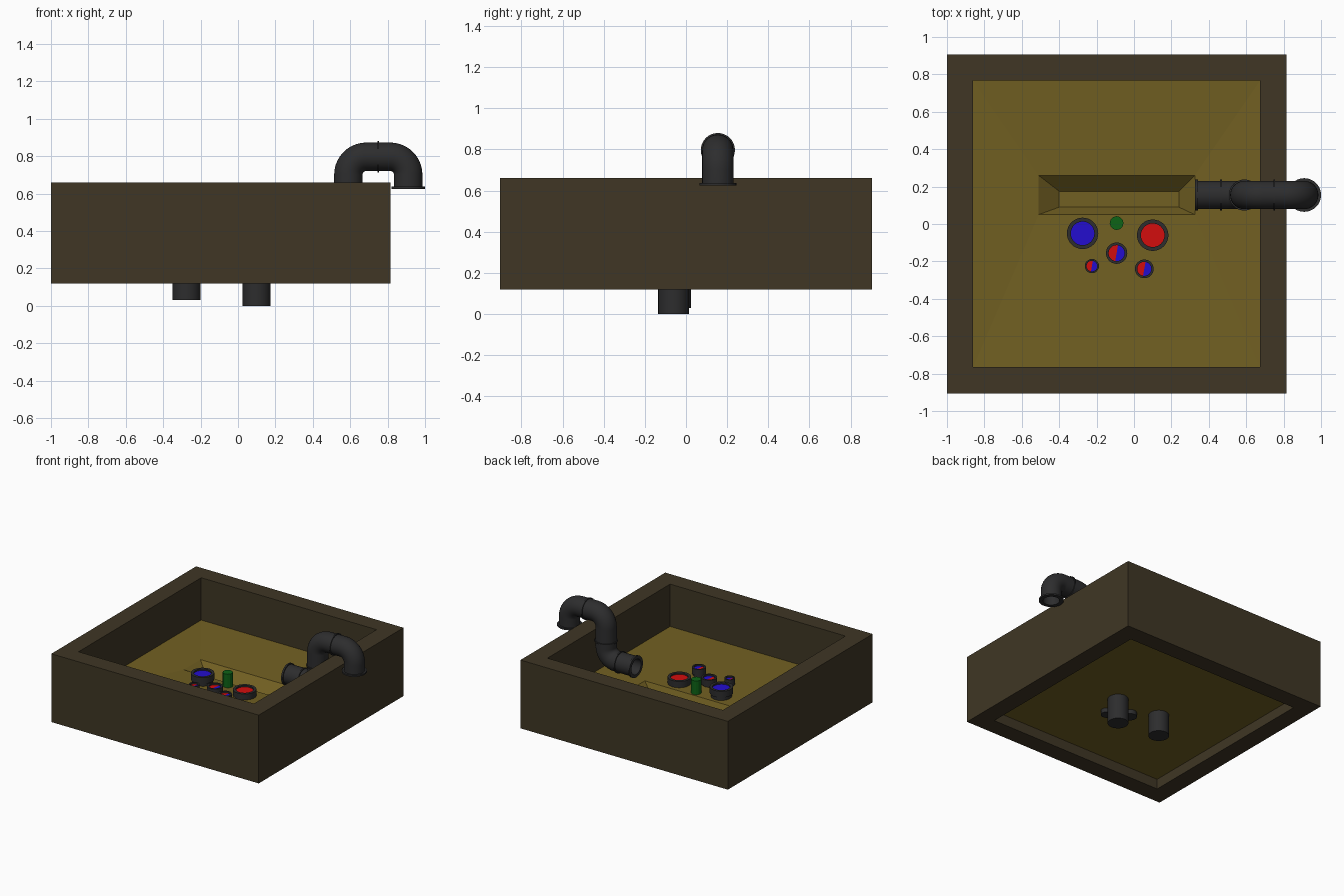
import bpy, bmesh, math

if "Cube" in bpy.data.objects:
    bpy.data.objects.remove(bpy.data.objects["Cube"])

def mat(name, rgb):
    m = bpy.data.materials.new(name)
    m.diffuse_color = (*rgb, 1)
    m.use_nodes = True
    m.node_tree.nodes["Principled BSDF"].inputs["Base Color"].default_value = m.diffuse_color
    return m

BROWN = mat("dark_brown", (0.050, 0.037, 0.018))
OCHRE = mat("ochre", (0.165, 0.115, 0.016))
GREY = mat("dark_grey", (0.026, 0.026, 0.027))
RED = mat("red", (0.65, 0.004, 0.004))
BLUE = mat("blue", (0.017, 0.004, 0.62))
GREEN = mat("green", (0.004, 0.125, 0.008))

def finish(name, bm, mats, smooth=False):
    bmesh.ops.recalc_face_normals(bm, faces=bm.faces)
    me = bpy.data.meshes.new(name)
    bm.to_mesh(me)
    bm.free()
    for m in mats:
        me.materials.append(m)
    ob = bpy.data.objects.new(name, me)
    bpy.context.collection.objects.link(ob)
    if smooth:
        bpy.ops.object.select_all(action='DESELECT')
        ob.select_set(True)
        bpy.context.view_layer.objects.active = ob
        bpy.ops.object.shade_smooth_by_angle(angle=math.radians(35))
    return ob

def skin(bm, loops, closed=False):
    """Bridge successive rings of points with quads."""
    rings = [[bm.verts.new(p) for p in lp] for lp in loops]
    n = len(rings[0])
    pairs = list(zip(rings, rings[1:])) + ([(rings[-1], rings[0])] if closed else [])
    for a, b in pairs:
        for i in range(n):
            j = (i + 1) % n
            bm.faces.new((a[i], a[j], b[j], b[i]))
    return rings

def rect(x0, x1, y0, y1, z):
    return [(x0, y0, z), (x1, y0, z), (x1, y1, z), (x0, y1, z)]

# Square frame of four walls
OUT, INN = (-1, 0.815, -0.905, 0.905), (-0.86, 0.675, -0.765, 0.768)
bm = bmesh.new()
skin(bm, [rect(*OUT, 0.12), rect(*OUT, 0.66), rect(*INN, 0.66), rect(*INN, 0.12)], closed=True)
finish("basin_walls", bm, [BROWN])

# Gently sloping floor with a sunken trough
bm = bmesh.new()
rings = skin(bm, [rect(*INN, 0.2), rect(*INN, 0.325),
                  rect(-0.51, 0.325, 0.05, 0.26, 0.30),
                  rect(-0.40, 0.24, 0.09, 0.175, 0.22)])
bm.faces.new(rings[0])
bm.faces.new(rings[-1])
finish("basin_floor", bm, [OCHRE])

def lathe(name, x, y, profile, m, seg=32, smooth=True):
    bm = bmesh.new()
    loops = [[(x + r * math.cos(2 * math.pi * i / seg), y + r * math.sin(2 * math.pi * i / seg), z)
              for i in range(seg)] for r, z in profile]
    rings = skin(bm, loops)
    bm.faces.new(rings[0])
    bm.faces.new(rings[-1])
    return finish(name, bm, [m], smooth)

def marker(name, x, y, z, r, mats, seg=32):
    """Coloured disc; with two colours it is split along a slightly tilted line."""
    bm = bmesh.new()
    tilt = math.radians(-10)
    c = bm.verts.new((x, y, z))
    vs = [bm.verts.new((x + r * math.cos(tilt + 2 * math.pi * i / seg),
                        y + r * math.sin(tilt + 2 * math.pi * i / seg), z)) for i in range(seg)]
    for i in range(seg):
        f = bm.faces.new((c, vs[i], vs[(i + 1) % seg]))
        right_half = i < seg // 4 or i >= 3 * seg // 4
        f.material_index = 1 if len(mats) > 1 and right_half else 0
    finish(name, bm, mats)

# Floor pipes: name, x, y, collar radius, pipe radius, bottom, top, colours
PIPES = [
    ("cold_pipe", -0.275, -0.05, 0.084, 0.075, 0.03, 0.378, [BLUE]),
    ("hot_pipe", 0.10, -0.06, 0.084, 0.075, 0.0, 0.352, [RED]),
    ("mixed_pipe_middle", -0.093, -0.156, 0.057, 0.050, 0.166, 0.363, [RED, BLUE]),
    ("mixed_pipe_left", -0.225, -0.225, 0.038, 0.032, 0.21, 0.367, [RED, BLUE]),
    ("mixed_pipe_right", 0.055, -0.24, 0.050, 0.043, 0.166, 0.373, [RED, BLUE]),
]
for name, x, y, rc, rp, zb, zt, cols in PIPES:
    ri = rc * 0.75
    lathe(name, x, y, [(rp, zb), (rp, zt - 0.05), (rc, zt - 0.05), (rc, zt), (ri, zt), (ri, zt - 0.016)], GREY)
    marker(name + "_marker", x, y, zt - 0.012, ri, cols)

# Green peg
lathe("green_peg", -0.093, 0.005, [(0.037, 0.25), (0.037, 0.41)], GREEN, seg=12, smooth=False)

# Overflow pipe: path in the xz plane as (x, z, direction angle)
PY, R, BEND = 0.155, 0.076, 0.096

def arc(cx, cz, a0, a1, n=10):
    turn = 90 if a1 > a0 else -90
    return [(cx + BEND * math.cos(math.radians(a)), cz + BEND * math.sin(math.radians(a)), a + turn)
            for a in [a0 + (a1 - a0) * i / n for i in range(n + 1)]]

ZL, ZH, XL, XR = 0.45, 0.797, 0.59, 0.91
path = ([(0.327, ZL, 0)]
        + arc(XL - BEND, ZL + BEND, -90, 0)
        + arc(XL + BEND, ZH - BEND, 180, 90)
        + arc(XR - BEND, ZH - BEND, 90, 0)
        + [(XR, 0.625, -90)])

def tube(name, pts, ro, ri, seg=32):
    def ring(p, r):
        x, z, d = p
        nx, nz = -math.sin(math.radians(d)), math.cos(math.radians(d))
        return [(x + r * math.cos(t) * nx, PY + r * math.sin(t), z + r * math.cos(t) * nz)
                for t in [2 * math.pi * i / seg for i in range(seg)]]
    bm = bmesh.new()
    skin(bm, [ring(p, ro) for p in pts] + [ring(p, ri) for p in reversed(pts)], closed=True)
    finish(name, bm, [GREY], True)

tube("overflow_pipe", path, R, 0.060)

# Raised collars along the pipe: x, z, direction, width, radius
COLLARS = [("inlet_lip", 0.327, ZL, 0, 0.014, 0.084), ("lower_collar", 0.46, ZL, 0, 0.01, 0.083),
           ("riser_collar", XL, 0.585, 90, 0.01, 0.083), ("top_collar", 0.745, ZH, 0, 0.01, 0.083),
           ("outlet_lip", XR, 0.637, -90, 0.012, 0.09)]
for name, x, z, d, w, r in COLLARS:
    dx, dz = math.cos(math.radians(d)) * w, math.sin(math.radians(d)) * w
    tube(name, [(x, z, d), (x + dx, z + dz, d)], r, 0.0605)
